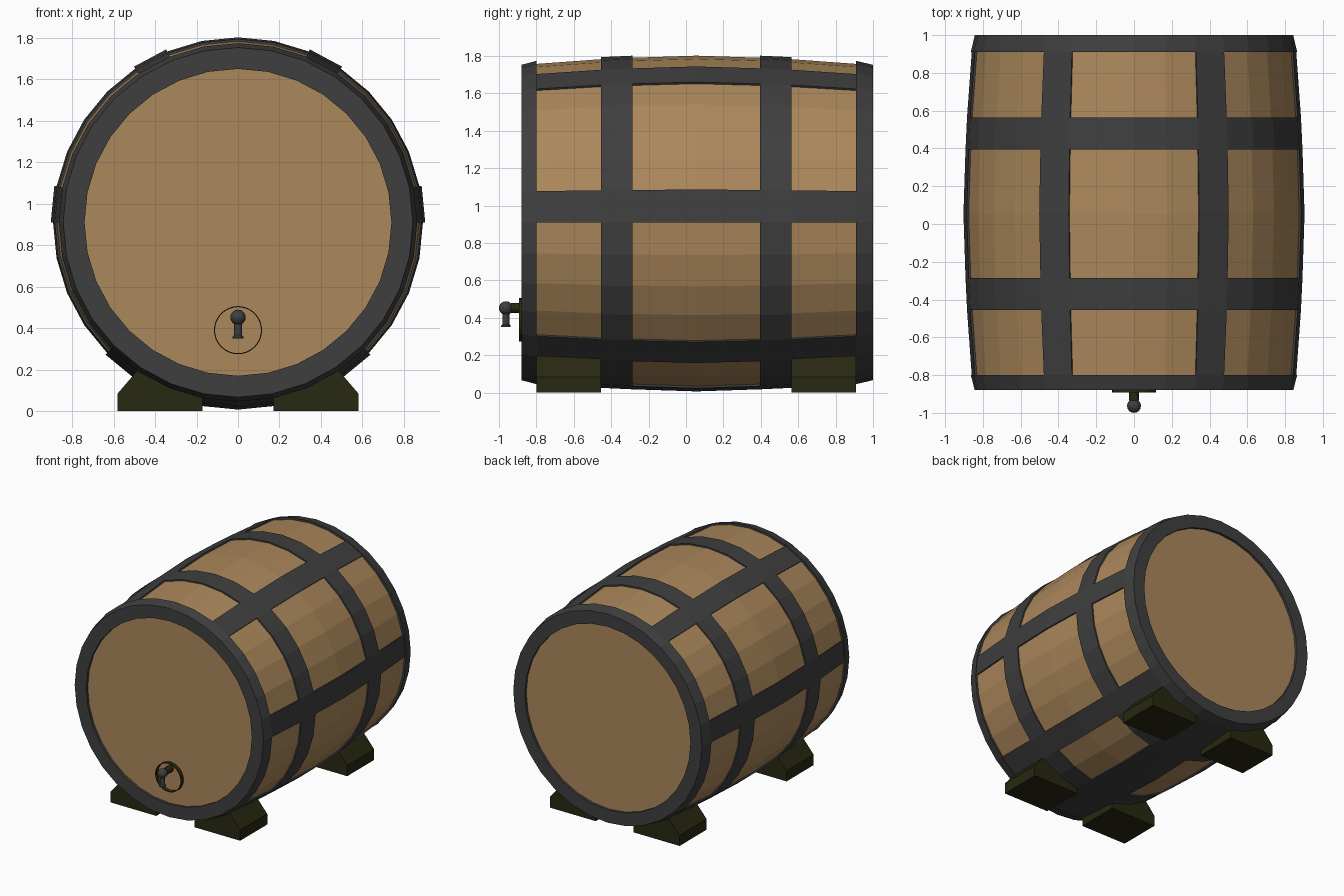
import bpy, bmesh, math
from mathutils import Vector, Matrix

if "Cube" in bpy.data.objects:
    bpy.data.objects.remove(bpy.data.objects["Cube"])

N = 32            # sides of the barrel
CZ = 0.91         # height of the barrel axis
MID_Y = 0.055


def material(name, rgb):
    m = bpy.data.materials.new(name)
    m.diffuse_color = (*rgb, 1)
    m.use_nodes = True
    m.node_tree.nodes["Principled BSDF"].inputs["Base Color"].default_value = m.diffuse_color
    return m


WOOD = material("oak wood", (0.41, 0.245, 0.105))
IRON = material("dark iron", (0.049, 0.049, 0.049))
OLIVE = material("dark olive wood", (0.021, 0.021, 0.006))


def finish(bm, name, *mats):
    bmesh.ops.recalc_face_normals(bm, faces=bm.faces)
    me = bpy.data.meshes.new(name)
    bm.to_mesh(me)
    bm.free()
    for m in mats:
        me.materials.append(m)
    ob = bpy.data.objects.new(name, me)
    bpy.context.collection.objects.link(ob)
    return ob


def lathe(profile, n=N, origin=(0, 0, CZ), closed=False, along_z=False):
    """Turn (radius, offset) points about y (or z); returns bmesh and rows of faces."""
    bm = bmesh.new()
    rings = []
    for r, h in profile:
        ring = []
        for k in range(n):
            a = 2 * math.pi * k / n
            c, s = r * math.cos(a), r * math.sin(a)
            p = (c, s, h) if along_z else (c, h, s)
            ring.append(bm.verts.new(Vector(p) + Vector(origin)))
        rings.append(ring)
    pairs = list(zip(rings, rings[1:]))
    if closed:
        pairs.append((rings[-1], rings[0]))
    rows = [[bm.faces.new((a[k], a[(k + 1) % n], b[(k + 1) % n], b[k]))
             for k in range(n)] for a, b in pairs]
    if not closed:
        bm.faces.new(rings[0])
        bm.faces.new(rings[-1])
    return bm, rows


# Barrel body with raised iron bands and lengthwise straps
body = [(0.848, -0.80), (0.873, -0.455), (0.881, -0.285), (0.892, MID_Y),
        (0.881, 0.395), (0.873, 0.565), (0.848, 0.91)]
bm, rows = lathe(body)
band_rows = (1, 4)
strap_cols = (0, 5, 10, 15, 20, 23, 24, 27)
region = [f for i, row in enumerate(rows) for k, f in enumerate(row)
          if i in band_rows or k in strap_cols]
plain = [f for f in bm.faces if f not in set(region)]
out = bmesh.ops.extrude_face_region(bm, geom=region)
for v in out["geom"]:
    if isinstance(v, bmesh.types.BMVert):
        v.co += Vector((v.co.x, 0, v.co.z - CZ)).normalized() * 0.011
leftover = [f for f in region if f.is_valid]
bmesh.ops.delete(bm, geom=leftover, context='FACES_ONLY')
keep = set(plain)
for f in bm.faces:
    f.material_index = 0 if f in keep else 1
finish(bm, "barrel_body", WOOD, IRON)

# End hoops and recessed heads
for side, end, inner in (("front", -0.88, -0.80), ("back", 1.0, 0.91)):
    d = 1 if end < 0 else -1
    bm, _ = lathe([(0.74, end), (0.843, end), (0.864, inner),
                   (0.80, inner), (0.74, inner)], closed=True)
    finish(bm, side + "_end_hoop", IRON)
    bm, _ = lathe([(0.745, end + d * 0.02), (0.745, inner)])
    finish(bm, side + "_head", WOOD)

# Four cradle feet
foot = [(0.17, 0), (0.58, 0), (0.58, 0.085), (0.49, 0.19),
        (0.472, 0.203), (0.325, 0.125), (0.17, 0.077)]
for sx, xn in ((1, "right"), (-1, "left")):
    for y0, y1, yn in ((-0.80, -0.455, "front"), (0.565, 0.91, "back")):
        bm = bmesh.new()
        a = [bm.verts.new((sx * x, y0, z)) for x, z in foot]
        b = [bm.verts.new((sx * x, y1, z)) for x, z in foot]
        bm.faces.new(a)
        bm.faces.new(b)
        for i in range(len(foot)):
            j = (i + 1) % len(foot)
            bm.faces.new((a[i], a[j], b[j], b[i]))
        finish(bm, f"{yn}_{xn}_foot", OLIVE)

# Tap: thin collar ring, stem, ball and spout
bm, _ = lathe([(0.111, -0.86), (0.116, -0.86), (0.116, -0.892), (0.111, -0.892)],
              origin=(0, 0, 0.39), closed=True)
finish(bm, "tap_collar", OLIVE)
bm, _ = lathe([(0.027, -0.85), (0.027, -0.935)], n=16, origin=(0, 0, 0.452))
finish(bm, "tap_stem", OLIVE)
bm = bmesh.new()
bmesh.ops.create_uvsphere(bm, u_segments=16, v_segments=10, radius=0.037,
                          matrix=Matrix.Translation((0, -0.963, 0.452)))
finish(bm, "tap_ball", IRON)
bm, _ = lathe([(0.019, 0.44), (0.019, 0.366), (0.026, 0.358), (0.026, 0.35)],
              n=16, origin=(0, -0.963, 0), along_z=True)
finish(bm, "tap_spout", IRON)
